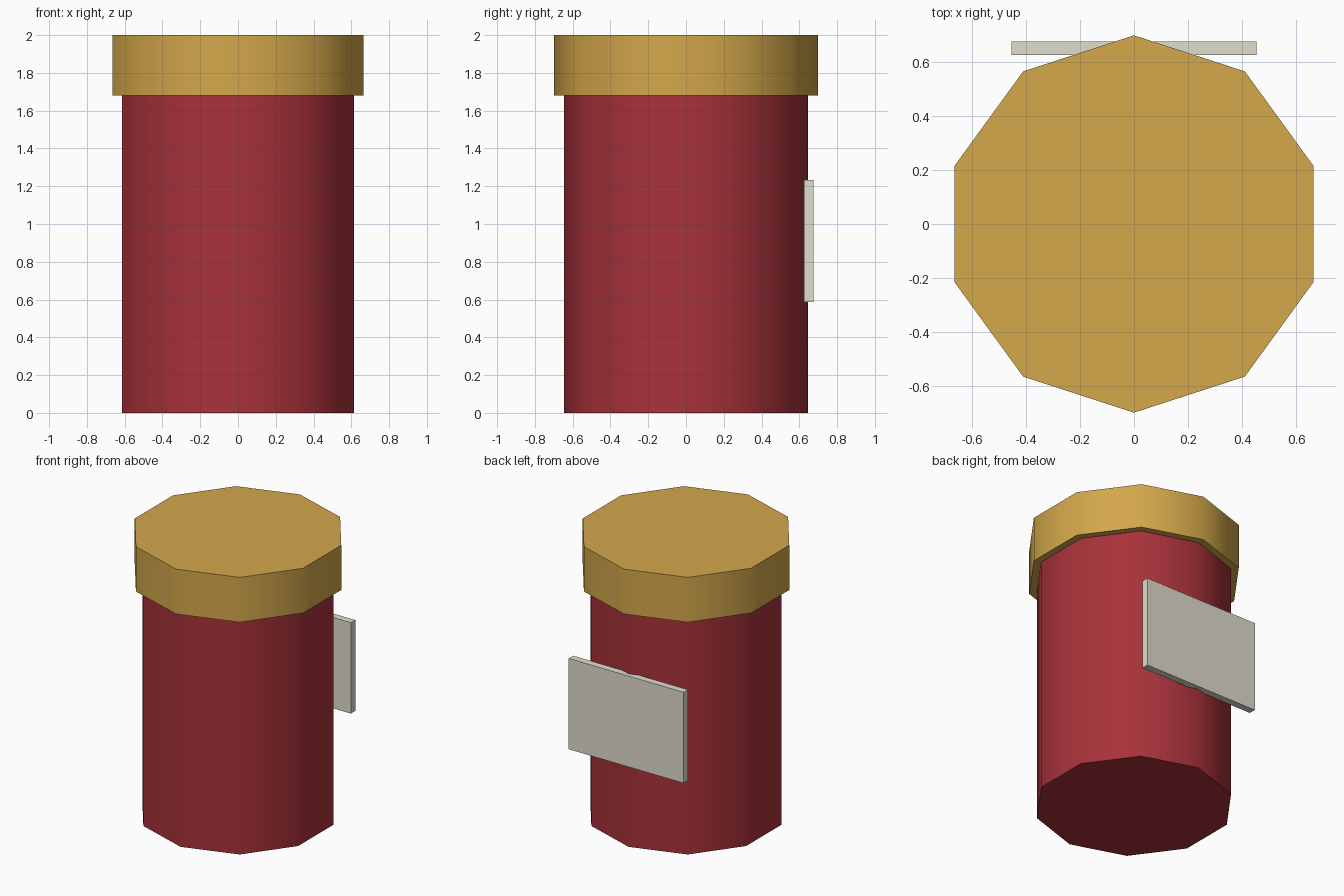
import bpy
from math import radians

cube = bpy.data.objects.get("Cube")
if cube:
    bpy.data.objects.remove(cube, do_unlink=True)


def linear(c):
    c /= 255
    return c / 12.92 if c <= 0.04045 else ((c + 0.055) / 1.055) ** 2.4


def material(name, r, g, b):
    mat = bpy.data.materials.new(name)
    mat.use_nodes = True
    color = (linear(r), linear(g), linear(b), 1)
    mat.diffuse_color = color
    mat.node_tree.nodes["Principled BSDF"].inputs["Base Color"].default_value = color
    return mat


def drum(name, radius, bottom, top, mat):
    """Ten-sided prism with a corner on the y axis, smooth round the side."""
    bpy.ops.mesh.primitive_cylinder_add(
        vertices=10, radius=radius, depth=top - bottom,
        location=(0, 0, (bottom + top) / 2))
    obj = bpy.context.object
    obj.name = name
    obj.data.materials.append(mat)
    bpy.ops.object.shade_smooth_by_angle(angle=radians(45))
    return obj


red = material("dark red", 168, 50, 58)
gold = material("gold", 212, 168, 75)
cream = material("pale cream", 224, 220, 206)

# Jar body and wider lid
drum("body", 0.647, 0, 1.68, red)
drum("lid", 0.698, 1.68, 2.0, gold)

# Flat label plate on the back
bpy.ops.mesh.primitive_cube_add(size=1, location=(0, 0.65, 0.91))
label = bpy.context.object
label.name = "label"
label.scale = (0.906, 0.05, 0.648)
bpy.ops.object.transform_apply(location=False, rotation=False, scale=True)
label.data.materials.append(cream)
